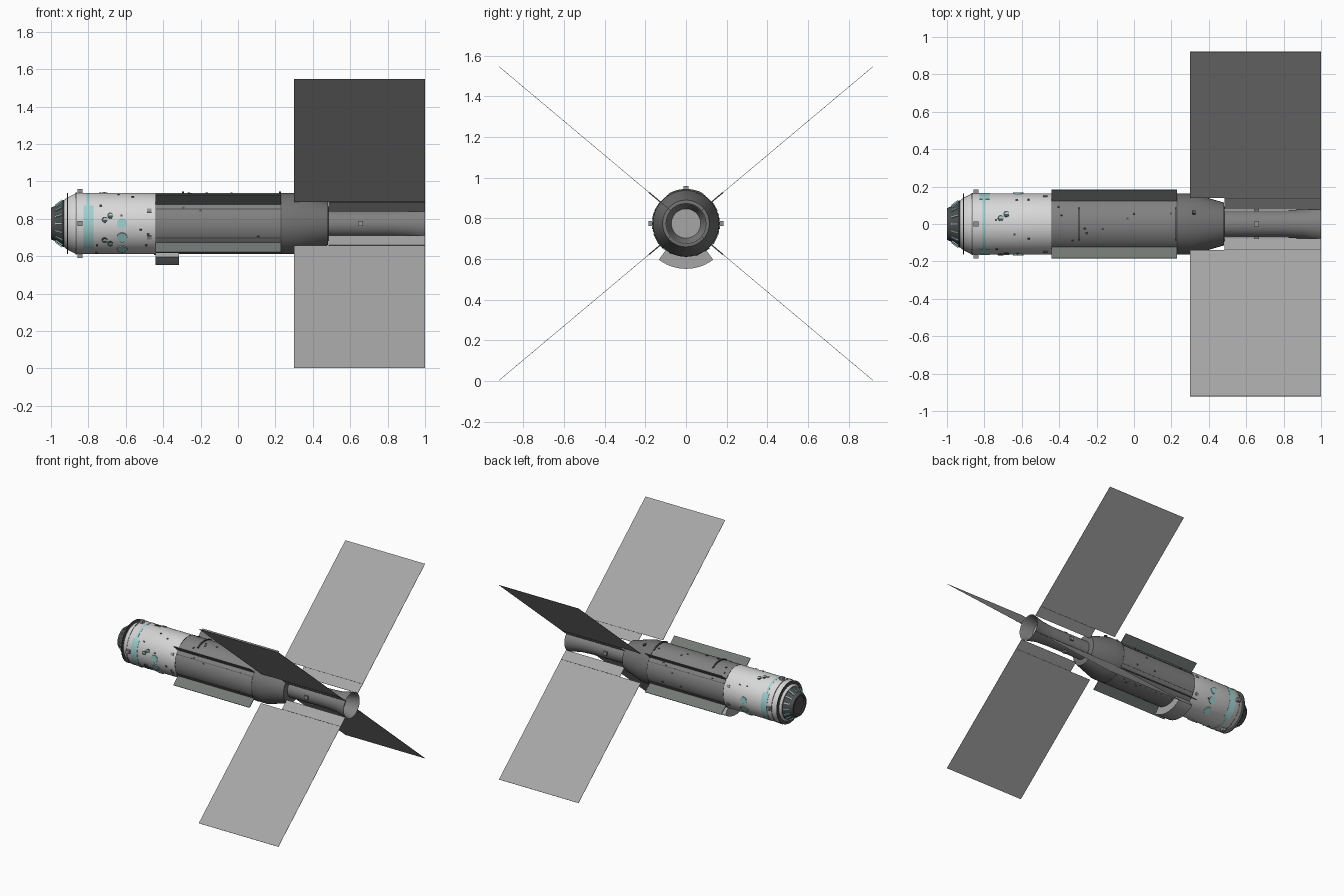
import bpy, bmesh, math, random
from mathutils import Matrix

cube = bpy.data.objects.get("Cube")
if cube:
    bpy.data.objects.remove(cube, do_unlink=True)

AXIS = 0.775   # height of the long axis
R = 0.163      # hull radius


def material(name, r, g, b):
    m = bpy.data.materials.new(name)
    m.use_nodes = True
    m.diffuse_color = (r, g, b, 1)
    bsdf = next(n for n in m.node_tree.nodes if n.type == 'BSDF_PRINCIPLED')
    bsdf.inputs["Base Color"].default_value = (r, g, b, 1)
    bsdf.inputs["Roughness"].default_value = 0.7
    return m


white = material("white hull", 0.68, 0.68, 0.68)
grey = material("grey hull", 0.22, 0.22, 0.22)
tail_grey = material("tail grey", 0.17, 0.17, 0.17)
panel_grey = material("panel grey", 0.38, 0.38, 0.38)
strake_grey = material("strake grey", 0.17, 0.19, 0.18)
dark = material("dark metal", 0.08, 0.08, 0.08)
block_grey = material("fitting grey", 0.3, 0.3, 0.3)
teal = material("pale teal", 0.36, 0.64, 0.64)


def finish(name, bm, mat, smooth=False):
    bmesh.ops.recalc_face_normals(bm, faces=bm.faces)
    mesh = bpy.data.meshes.new(name)
    bm.to_mesh(mesh)
    bm.free()
    mesh.materials.append(mat)
    ob = bpy.data.objects.new(name, mesh)
    bpy.context.collection.objects.link(ob)
    if smooth:
        bpy.ops.object.select_all(action='DESELECT')
        ob.select_set(True)
        bpy.context.view_layer.objects.active = ob
        bpy.ops.object.shade_smooth_by_angle(angle=math.radians(30))
    return ob


def place(x, r, angle):
    """Frame whose y axis points outward from the long axis."""
    return (Matrix.Translation((0, 0, AXIS))
            @ Matrix.Rotation(math.radians(angle), 4, 'X')
            @ Matrix.Translation((x, r, 0)))


def lathe(name, profile, mat, start=0, end=360, closed=False, steps=64):
    """Sweep (x, radius) points about the long axis."""
    bm = bmesh.new()
    full = end - start == 360
    count = steps if full else steps + 1
    rings = []
    for i in range(count):
        a = math.radians(start + (end - start) * i / steps)
        rings.append([bm.verts.new((x, r * math.cos(a), AXIS + r * math.sin(a)))
                      for x, r in profile])
    n = len(profile)
    for i in range(steps):
        a, b = rings[i], rings[(i + 1) % count]
        for j in range(n if closed else n - 1):
            k = (j + 1) % n
            bm.faces.new((a[j], a[k], b[k], b[j]))
    if closed and not full:
        bm.faces.new(rings[0])
        bm.faces.new(rings[-1])
    bmesh.ops.remove_doubles(bm, verts=bm.verts, dist=1e-6)
    return finish(name, bm, mat, True)


def band(name, x0, x1, r0, r1, mat, start=0, end=360, steps=64):
    return lathe(name, [(x0, r0), (x1, r0), (x1, r1), (x0, r1)],
                 mat, start, end, True, steps)


def boxes(name, items, mat):
    """Boxes from (x, radius, angle, length, radial depth, width)."""
    bm = bmesh.new()
    for x, r, angle, *size in items:
        bmesh.ops.create_cube(bm, size=1, matrix=place(x, r, angle)
                              @ Matrix.Diagonal((*size, 1)))
    return finish(name, bm, mat)


def discs(name, items, mat):
    """Thin round plates from (x, angle, radius)."""
    bm = bmesh.new()
    for x, angle, radius in items:
        bmesh.ops.create_cone(bm, cap_ends=True, segments=20, radius1=radius,
                              radius2=radius, depth=0.009,
                              matrix=place(x, R, angle) @ Matrix.Rotation(math.pi / 2, 4, 'X'))
    return finish(name, bm, mat)


# Hull sections
lathe("nose_cone", [(-0.99, 0), (-0.99, 0.07), (-1.0, 0.07), (-1.0, 0.085),
                    (-0.975, 0.095), (-0.935, 0.125), (-0.92, 0.125)], dark)
lathe("front_hull", [(-0.93, 0.125), (-0.915, 0.138), (-0.865, R), (-0.44, R)], white)
band("front_flange", -0.914, -0.908, 0.12, R, dark)
band("shoulder_ring", -0.868, -0.862, 0.15, R + 0.002, block_grey)
lathe("middle_hull", [(-0.44, R), (0.23, R)], grey)
lathe("rear_hull", [(0.23, R), (0.31, R), (0.48, 0.115), (0.485, 0.07)], tail_grey)
lathe("tail_tube", [(0.48, 0.072), (0.8, 0.072), (0.9, 0.078), (1.0, 0.1),
                    (0.996, 0.096), (0.9, 0.072)], grey)
lathe("tail_end_plate", [(0.9, 0.073), (0.9, 0)], panel_grey)
for x in (-0.44, 0.23):
    band("hull_seam", x - 0.002, x + 0.002, 0.155, R + 0.001, dark)

# Four diagonal fins: long strakes, mounting strips and large panels
DIAGONALS = (40, 140, 220, 320)
boxes("strakes", [(-0.105, 0.199, a, 0.67, 0.082, 0.006) for a in DIAGONALS], strake_grey)
boxes("panel_mounts", [(0.742, 0.141, a, 0.516, 0.078, 0.003) for a in DIAGONALS], panel_grey)
boxes("large_panels", [(0.65, 0.692, a, 0.7, 1.02, 0.002) for a in DIAGONALS], panel_grey)
boxes("panel_hinges", [(0.742, 0.181, a, 0.516, 0.003, 0.005) for a in DIAGONALS], dark)

# Seam ridges along the sides of the middle hull
boxes("side_ridges", [(-0.105, R, a, 0.67, 0.005, 0.004)
                      for a in (28, 152, 208, 332)], dark)

# Belly housing and upper handrails
band("belly_housing", -0.44, -0.315, 0.155, 0.223, panel_grey, 233, 307, 20)
for x in (-0.295, 0.225):
    band("top_handrail", x - 0.005, x + 0.005, 0.16, 0.17, dark, 59, 121, 16)

# Fittings around the hull and tail
QUARTERS = (0, 90, 180, 270)
boxes("front_fittings", [(-0.845, 0.17, a, 0.028, 0.03, 0.026) for a in QUARTERS], block_grey)
boxes("tail_fittings", [(0.655, 0.074, a, 0.028, 0.02, 0.028) for a in QUARTERS], block_grey)
boxes("side_fittings", [(-0.475, R, a, 0.024, 0.008, 0.02) for a in (25, 155, 207, 333)], block_grey)

# Teal bands and round plates
band("teal_ring", -0.81, -0.793, 0.158, R + 0.001, teal)
for start in (144, -56):
    band("teal_patch", -0.826, -0.772, 0.158, R + 0.002, teal, start, start + 92, 24)
big = [(-0.62, a, 0.028) for a in (180, 207, 236, 0, -27, -56)]
small = [(x, a, 0.013) for x, shift in ((-0.71, 0), (-0.68, 8))
         for a in (174 - shift, 214 + shift, 80 - shift)]
discs("round_teal_plates", big + small, teal)
discs("round_plate_rims", [(x - 0.003, a - 1, r + 0.003) for x, a, r in small], dark)

# Ribs on the nose cone
bm = bmesh.new()
for i in range(16):
    m = place(-0.956, 0.11, i * 22.5) @ Matrix.Rotation(math.radians(37), 4, 'Z')
    bmesh.ops.create_cube(bm, size=1, matrix=m @ Matrix.Diagonal((0.045, 0.012, 0.009, 1)))
finish("nose_ribs", bm, teal)

# Scattered small studs
random.seed(4)
studs = [(random.uniform(-0.8, 0.2), R, random.uniform(0, 360), 0.012, 0.008, 0.01)
         for _ in range(40)]
studs += [(-0.4 + 0.05 * i, R, a, 0.008, 0.005, 0.005)
          for i in range(12) for a in (245, 295)]
studs.append((0.32, 0.165, 68, 0.018, 0.012, 0.018))
boxes("hull_studs", studs, dark)
